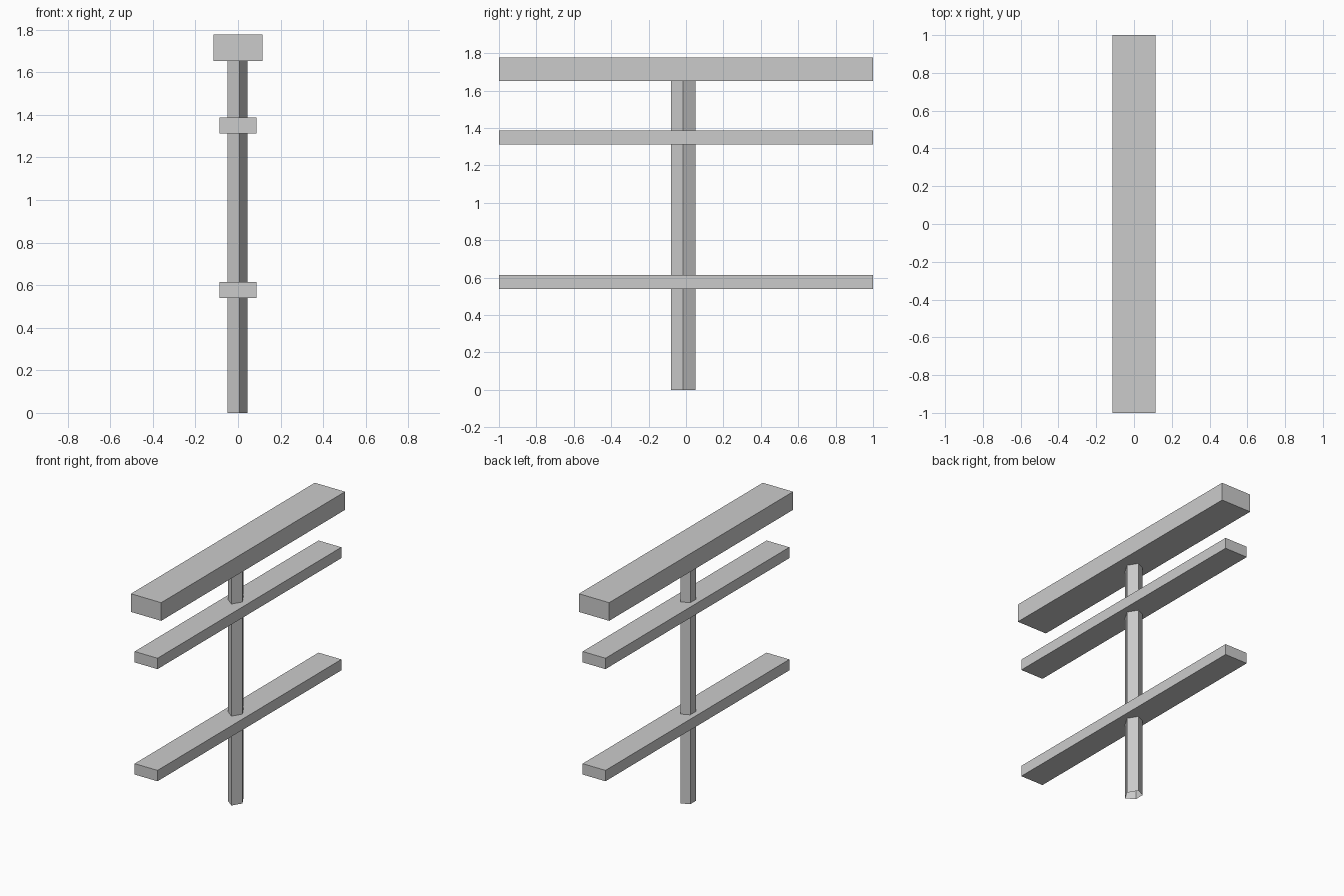
import bpy
import bmesh

cube = bpy.data.objects.get("Cube")
if cube:
    bpy.data.objects.remove(cube, do_unlink=True)

# Single flat grey for the whole structure
grey = bpy.data.materials.new("plain grey")
grey.use_nodes = True
GREY = (0.6, 0.6, 0.6, 1)
grey.diffuse_color = GREY
grey.node_tree.nodes["Principled BSDF"].inputs["Base Color"].default_value = GREY


def add_object(name, bm):
    mesh = bpy.data.meshes.new(name)
    bm.normal_update()
    bm.to_mesh(mesh)
    bm.free()
    mesh.materials.append(grey)
    obj = bpy.data.objects.new(name, mesh)
    bpy.context.collection.objects.link(obj)
    return obj


def bar(name, width, bottom, top, length=2.0):
    bm = bmesh.new()
    bmesh.ops.create_cube(bm, size=1)
    bmesh.ops.scale(bm, vec=(width, length, top - bottom), verts=bm.verts)
    bmesh.ops.translate(bm, vec=(0, 0, (top + bottom) / 2), verts=bm.verts)
    return add_object(name, bm)


def open_prism(name, outline, bottom, top):
    # Side walls only: the foot is open and the top is hidden by the beam
    bm = bmesh.new()
    low = [bm.verts.new((x, y, bottom)) for x, y in outline]
    high = [bm.verts.new((x, y, top)) for x, y in outline]
    for i in range(len(outline)):
        j = (i + 1) % len(outline)
        bm.faces.new((low[i], low[j], high[j], high[i]))
    return add_object(name, bm)


# Five-sided upright post
post_outline = [(0.045, -0.015), (0.006, 0.05), (-0.05, 0.025),
                (-0.05, -0.038), (0.006, -0.08)]
open_prism("post", post_outline, 0, 1.66)

# Cross bars and the heavy top beam
bar("lower_rail", 0.174, 0.54, 0.615)
bar("upper_rail", 0.174, 1.312, 1.387)
bar("top_beam", 0.23, 1.652, 1.777)
